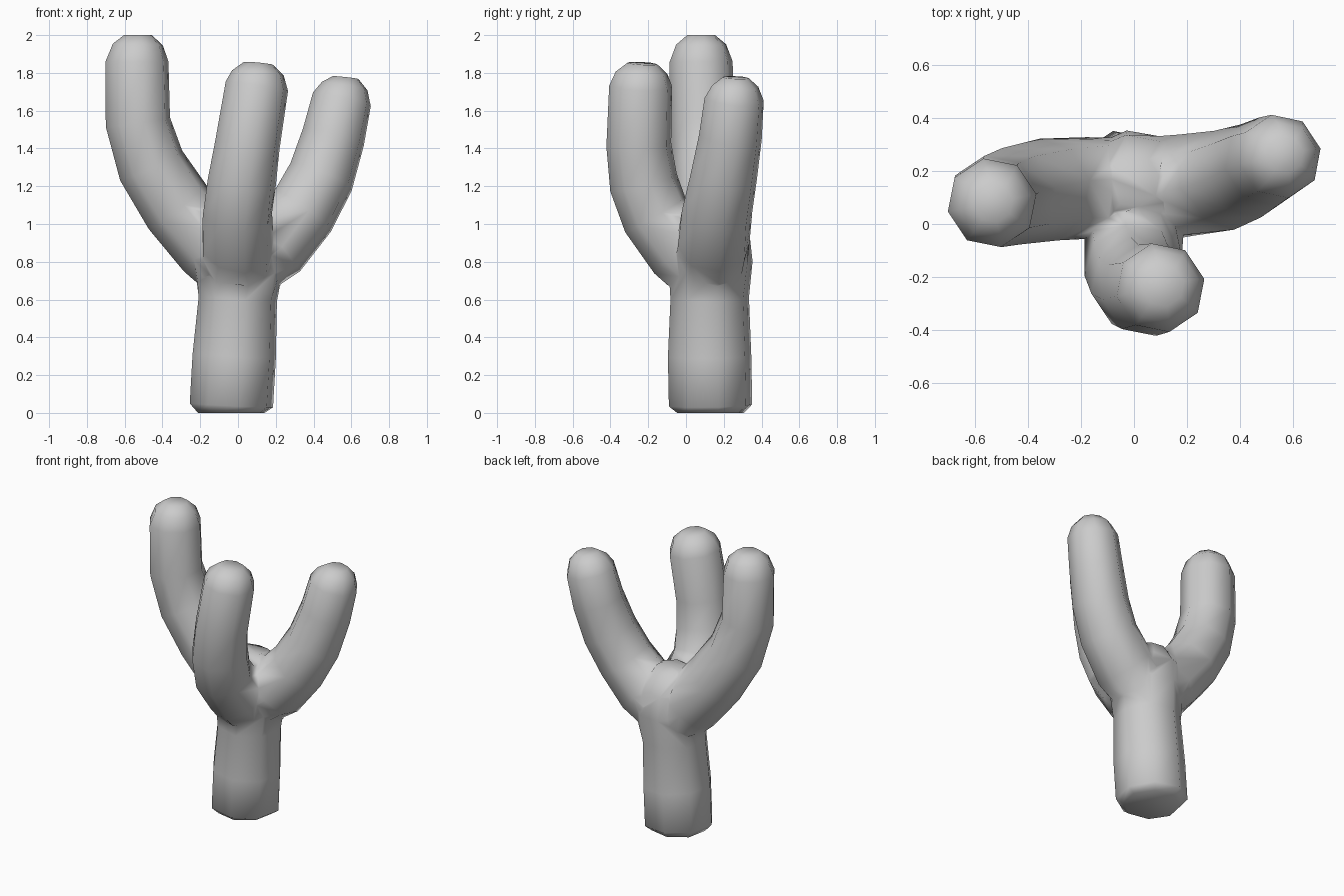
import bpy, math
from mathutils import Vector

SIDES = 8

if "Cube" in bpy.data.objects:
    bpy.data.objects.remove(bpy.data.objects["Cube"], do_unlink=True)

grey = bpy.data.materials.new("plain_grey")
grey.use_nodes = True
colour = (0.6, 0.6, 0.6, 1)
grey.diffuse_color = colour
grey.node_tree.nodes["Principled BSDF"].inputs["Base Color"].default_value = colour


def tube(name, path):
    """Sweep an eight-sided ring along (x, y, z, radius) stations."""
    pts = [Vector(p[:3]) for p in path]
    verts, faces = [], []
    for i, p in enumerate(pts):
        tangent = (pts[min(i + 1, len(pts) - 1)] - pts[max(i - 1, 0)]).normalized()
        turn = Vector((0, 0, 1)).rotation_difference(tangent)
        for k in range(SIDES):
            a = math.tau * (k + 0.25) / SIDES
            ring = Vector((math.cos(a), math.sin(a), 0)) * path[i][3]
            verts.append(p + turn @ ring)
    for i in range(len(pts) - 1):
        for k in range(SIDES):
            n = (k + 1) % SIDES
            a, b = i * SIDES, (i + 1) * SIDES
            faces.append((a + k, a + n, b + n, b + k))
    faces.append(tuple(reversed(range(SIDES))))
    last = (len(pts) - 1) * SIDES
    faces.append(tuple(range(last, last + SIDES)))
    mesh = bpy.data.meshes.new(name)
    mesh.from_pydata(verts, [], faces)
    mesh.materials.append(grey)
    obj = bpy.data.objects.new(name, mesh)
    bpy.context.collection.objects.link(obj)
    return obj


# Trunk, widening into the hub where the arms fork
trunk = tube("branching_trunk", [
    (-0.035, 0.13, 0, 0.18), (-0.035, 0.13, 0.04, 0.225),
    (-0.02, 0.125, 0.3, 0.225), (0, 0.125, 0.62, 0.22),
    (0.01, 0.13, 0.82, 0.235), (0, 0.15, 0.98, 0.2), (0, 0.16, 1.1, 0.1)])

# Three upward-curving arms with rounded tips
arms = [
    tube("right_arm", [
        (0, 0.14, 0.72, 0.18), (-0.14, 0.14, 0.88, 0.2), (-0.32, 0.13, 1.09, 0.195),
        (-0.46, 0.105, 1.31, 0.185), (-0.53, 0.085, 1.54, 0.175),
        (-0.535, 0.08, 1.86, 0.17), (-0.53, 0.08, 1.95, 0.135), (-0.53, 0.08, 2, 0.075)]),
    tube("left_arm", [
        (0.01, 0.14, 0.74, 0.18), (0.19, 0.145, 0.89, 0.2), (0.34, 0.165, 1.07, 0.19),
        (0.44, 0.2, 1.25, 0.18), (0.505, 0.235, 1.46, 0.17),
        (0.55, 0.255, 1.66, 0.16), (0.565, 0.26, 1.73, 0.125), (0.57, 0.262, 1.775, 0.07)]),
    tube("front_arm", [
        (0, 0.13, 0.7, 0.18), (0, -0.02, 0.86, 0.195), (0, -0.16, 1.05, 0.19),
        (0.02, -0.225, 1.22, 0.185), (0.05, -0.25, 1.42, 0.175),
        (0.1, -0.24, 1.73, 0.17), (0.105, -0.235, 1.8, 0.14), (0.11, -0.232, 1.85, 0.08)]),
]

# Fuse the arms into one body
for arm in arms:
    join = trunk.modifiers.new("fuse_" + arm.name, 'BOOLEAN')
    join.operation = 'UNION'
    join.solver = 'EXACT'
    join.object = arm
    bpy.context.view_layer.objects.active = trunk
    trunk.select_set(True)
    bpy.ops.object.modifier_apply(modifier=join.name)
    bpy.data.objects.remove(arm, do_unlink=True)

# Soften the seams around the fork only
fork = trunk.vertex_groups.new(name="fork")
fork.add([v.index for v in trunk.data.vertices
          if 0.6 < v.co.z < 1.2 and abs(v.co.x) < 0.26 and v.co.y > -0.15], 1, 'REPLACE')
soften = trunk.modifiers.new("soften_fork", 'SMOOTH')
soften.vertex_group = "fork"
soften.factor = 0.3
soften.iterations = 2

# Smooth the whole body
for poly in trunk.data.polygons:
    poly.use_smooth = True
